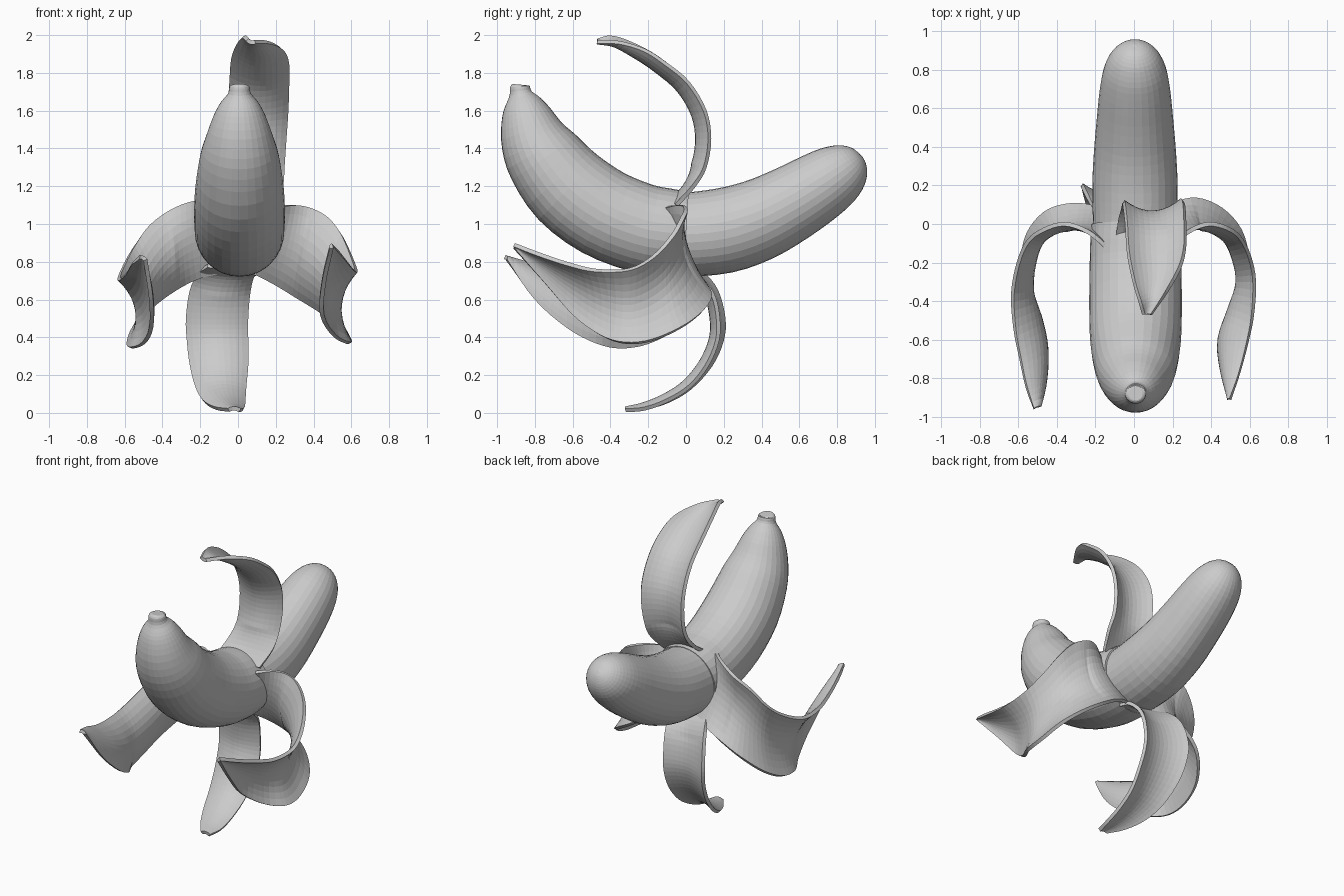
import bpy, bmesh
from mathutils import Vector


def spline(pts, steps):
    """Catmull-Rom samples through points of any dimension."""
    p = [Vector(q) for q in pts]
    p = [p[0] * 2 - p[1]] + p + [p[-1] * 2 - p[-2]]
    out = []
    for i in range(1, len(p) - 2):
        a, b, c, d = p[i - 1:i + 3]
        for s in range(steps):
            t = s / steps
            out.append((b * 2 + (c - a) * t + (a * 2 - b * 5 + c * 4 - d) * t * t
                        + (b * 3 - a - c * 3 + d) * t ** 3) * 0.5)
    return out + [p[-2]]


def finish(name, bm):
    bmesh.ops.recalc_face_normals(bm, faces=bm.faces)
    me = bpy.data.meshes.new(name)
    bm.to_mesh(me)
    bm.free()
    ob = bpy.data.objects.new(name, me)
    bpy.context.collection.objects.link(ob)
    return ob


def bridge(bm, rows, closed):
    for r0, r1 in zip(rows, rows[1:]):
        n = len(r0)
        for i in range(n if closed else n - 1):
            j = (i + 1) % n
            bm.faces.new((r0[i], r0[j], r1[j], r1[i]))


def tube(name, path, cx, wide=1.0, sides=32):
    """Round body swept in the YZ plane; path rows are (y, z, radius)."""
    from math import cos, sin, tau
    bm = bmesh.new()
    pts = spline(path, 3)
    rows = []
    for k, p in enumerate(pts):
        t = pts[min(k + 1, len(pts) - 1)] - pts[max(k - 1, 0)]
        up = Vector((0, -t.y, t.x)).normalized()
        c = Vector((cx, p.x, p.y))
        r = max(p.z, 0.004)
        rows.append([bm.verts.new(c + up * (r * sin(tau * i / sides))
                     + Vector((r * wide * cos(tau * i / sides), 0, 0))) for i in range(sides)])
    bridge(bm, rows, True)
    bm.faces.new(rows[0])
    bm.faces.new(rows[-1])
    return finish(name, bm)


def strip(name, edge_a, edge_b, bow=0.2, cols=10):
    """Peel strip lofted between two edge curves, hollow on its outer side."""
    bm = bmesh.new()
    a, b = spline(edge_a, 4), spline(edge_b, 4)
    n = min(len(a), len(b))
    mid = [(a[k] + b[k]) / 2 for k in range(n)]
    rows = []
    for k in range(n):
        tan = mid[min(k + 1, n - 1)] - mid[max(k - 1, 0)]
        side = b[k] - a[k]
        nor = -tan.cross(side).normalized() * side.length * bow * min(1, k / 8)
        rows.append([bm.verts.new(a[k].lerp(b[k], u) + nor * 4 * u * (1 - u))
                     for u in (i / cols for i in range(cols + 1))])
    bridge(bm, rows, False)
    ob = finish(name, bm)
    m = ob.modifiers.new("thickness", 'SOLIDIFY')
    m.thickness = 0.022
    m.offset = 0
    return ob


# Bare fruit
tube("fruit_flesh", [(-.3, 1.0, .2), (-.15, .96, .215), (0, .945, .222), (.2, .965, .226),
                     (.38, 1.02, .217), (.55, 1.105, .202), (.7, 1.195, .186), (.8, 1.262, .165),
                     (.865, 1.31, .132), (.905, 1.34, .09), (.925, 1.355, .045), (.931, 1.36, 0)],
     0.005, 0.98)

# Unpeeled half with its blossom end
tube("lower_peel", [(-.88, 1.738, .035), (-.88, 1.728, .052), (-.875, 1.69, .06), (-.863, 1.64, .1),
                    (-.845, 1.57, .137), (-.81, 1.46, .176), (-.75, 1.35, .208), (-.62, 1.19, .232),
                    (-.44, 1.06, .238), (-.24, .98, .236), (-.1, .955, .233), (.0, .947, .225)],
     0.008, 1.01)

# Four strips, each given by its two edges
strip("top_peel_strip",
      [(-.1, -.1, 1.12), (-.08, .02, 1.2), (-.06, .09, 1.3), (-.055, .115, 1.45), (-.05, .09, 1.6),
       (-.04, 0, 1.75), (-.03, -.15, 1.88), (0, -.3, 1.96), (.03, -.4, 1.99), (.05, -.47, 1.975)],
      [(.2, -.05, 1.1), (.235, .04, 1.2), (.24, .1, 1.3), (.25, .125, 1.45), (.26, .1, 1.6),
       (.265, .01, 1.75), (.265, -.11, 1.85), (.24, -.22, 1.92), (.17, -.35, 1.96), (.09, -.47, 1.965)])
strip("bottom_peel_strip",
      [(.1, -.02, .74), (.08, .06, .72), (.06, .14, .63), (.05, .17, .5), (.05, .165, .38),
       (.05, .11, .25), (.04, .02, .14), (.035, -.1, .065), (.03, -.22, .022), (.01, -.32, .013)],
      [(-.16, -.02, .78), (-.21, .08, .74), (-.25, .16, .65), (-.27, .2, .5), (-.265, .19, .38),
       (-.25, .13, .25), (-.22, .02, .13), (-.18, -.1, .06), (-.12, -.22, .025), (-.05, -.32, .015)],
      0.15)
strip("right_peel_strip",
      [(.2, -.1, 1.09), (.3, -.03, 1.1), (.39, 0, 1.08), (.48, -.02, 1.03), (.55, -.07, .94),
       (.6, -.17, .83), (.625, -.3, .76), (.615, -.48, .755), (.585, -.63, .79), (.545, -.78, .84),
       (.5, -.91, .89)],
      [(.08, .03, .74), (.2, .1, .68), (.32, .13, .61), (.45, .08, .53), (.55, -.03, .45),
       (.59, -.18, .385), (.585, -.32, .37), (.51, -.45, .41), (.445, -.6, .52), (.455, -.75, .69),
       (.495, -.91, .87)], 0.17)
strip("left_peel_strip",
      [(-.1, .03, .74), (-.22, .09, .71), (-.34, .1, .65), (-.46, .06, .56), (-.55, -.05, .45),
       (-.58, -.2, .37), (-.565, -.35, .345), (-.5, -.48, .37), (-.46, -.63, .45), (-.46, -.8, .6),
       (-.49, -.95, .81)],
      [(-.13, -.13, 1.13), (-.24, -.04, 1.12), (-.36, 0, 1.07), (-.47, -.03, .99), (-.55, -.09, .88),
       (-.6, -.2, .79), (-.63, -.36, .72), (-.62, -.54, .71), (-.59, -.7, .74), (-.56, -.84, .79),
       (-.52, -.96, .825)], 0.17)
